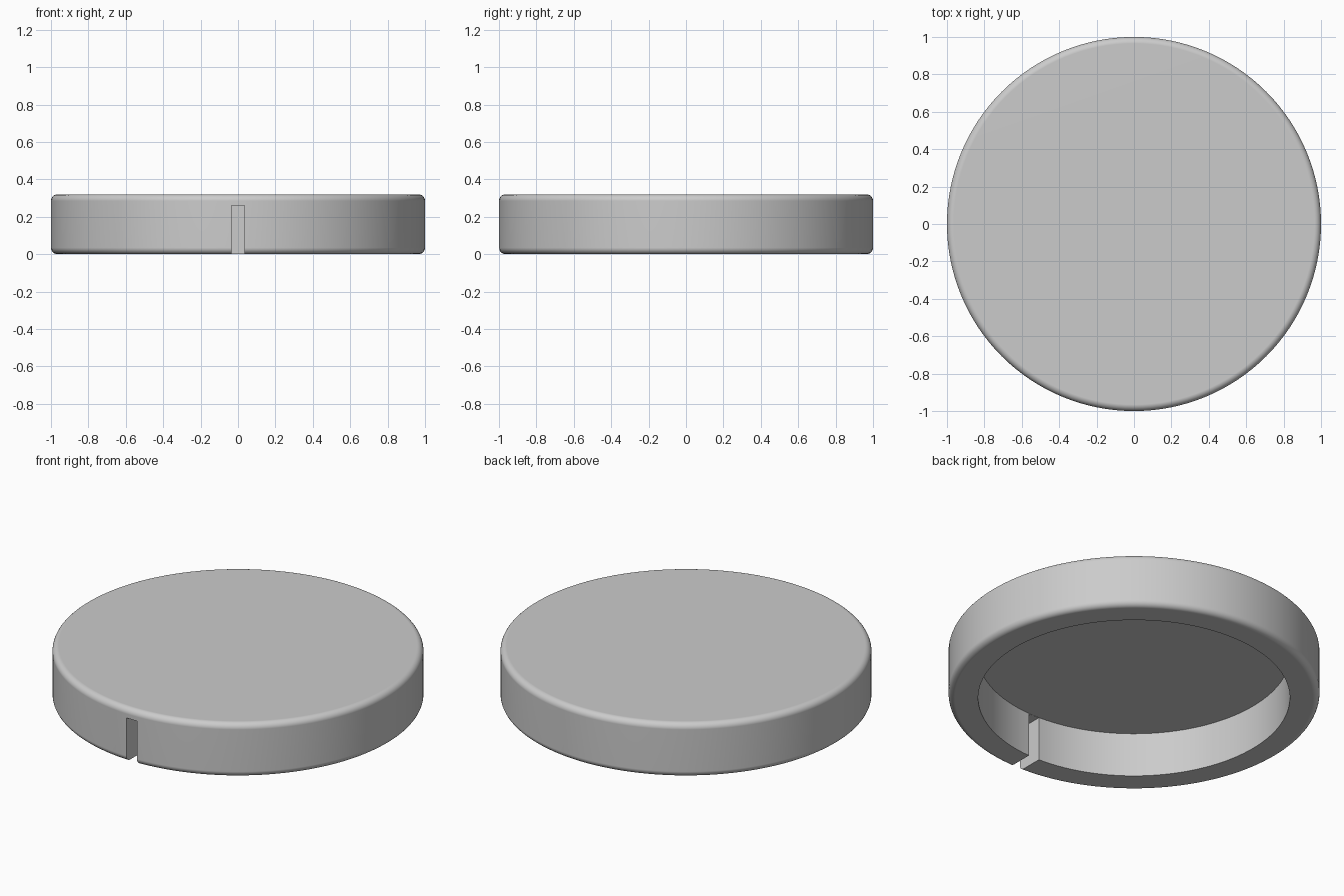
import bpy
import bmesh
from math import pi, sin, cos, radians
from mathutils import Vector

if "Cube" in bpy.data.objects:
    bpy.data.objects.remove(bpy.data.objects["Cube"], do_unlink=True)

RADIUS, HEIGHT = 1.0, 0.32
INNER_RADIUS, CAVITY_TOP = 0.84, 0.262
ROUND, ARC_STEPS, SEGMENTS = 0.035, 6, 128
SLOT_WIDTH, SLOT_TOP = 0.07, 0.261

# Single light grey material
grey = bpy.data.materials.new("light grey")
grey.use_nodes = True
colour = (0.6, 0.6, 0.6, 1)
grey.diffuse_color = colour
grey.node_tree.nodes["Principled BSDF"].inputs["Base Color"].default_value = colour


def add_object(name, bm):
    bmesh.ops.recalc_face_normals(bm, faces=bm.faces)
    mesh = bpy.data.meshes.new(name)
    bm.to_mesh(mesh)
    bm.free()
    mesh.materials.append(grey)
    obj = bpy.data.objects.new(name, mesh)
    bpy.context.collection.objects.link(obj)
    return obj


def corner(z, start):
    """Quarter round on the outer edge, as radius and height pairs."""
    angles = [start + pi / 2 * i / ARC_STEPS for i in range(ARC_STEPS + 1)]
    return [(RADIUS - ROUND + ROUND * cos(a), z + ROUND * sin(a)) for a in angles]


# Round cap: hollow underneath, with rounded outer edges
profile = [(0, CAVITY_TOP), (INNER_RADIUS, CAVITY_TOP), (INNER_RADIUS, 0)]
profile += corner(ROUND, -pi / 2) + corner(HEIGHT - ROUND, 0) + [(0, HEIGHT)]
bm = bmesh.new()
verts = [bm.verts.new((r, 0, z)) for r, z in profile]
edges = [bm.edges.new(pair) for pair in zip(verts, verts[1:])]
bmesh.ops.spin(bm, geom=verts + edges, cent=(0, 0, 0), axis=(0, 0, 1),
               angle=2 * pi, steps=SEGMENTS, use_duplicate=False)
bmesh.ops.remove_doubles(bm, verts=bm.verts, dist=0.0001)
cap = add_object("round_cap", bm)

# Slot through the front wall, open at the bottom
bm = bmesh.new()
bmesh.ops.create_cube(bm, size=1)
bmesh.ops.scale(bm, vec=(SLOT_WIDTH, 0.4, SLOT_TOP + 0.1), verts=bm.verts)
bmesh.ops.translate(bm, vec=Vector((0, -1, (SLOT_TOP - 0.1) / 2)), verts=bm.verts)
cutter = add_object("slot_cutter", bm)
cutter.hide_render = True

cut = cap.modifiers.new("slot", 'BOOLEAN')
cut.operation = 'DIFFERENCE'
cut.solver = 'EXACT'
cut.object = cutter

bpy.ops.object.select_all(action='DESELECT')
cap.select_set(True)
bpy.context.view_layer.objects.active = cap
bpy.ops.object.modifier_apply(modifier=cut.name)
bpy.data.objects.remove(cutter, do_unlink=True)

# Smooth sides with crisp inner and slot edges
bpy.ops.object.shade_smooth_by_angle(angle=radians(30))
weighted = cap.modifiers.new("flat cap shading", 'WEIGHTED_NORMAL')
weighted.keep_sharp = True
